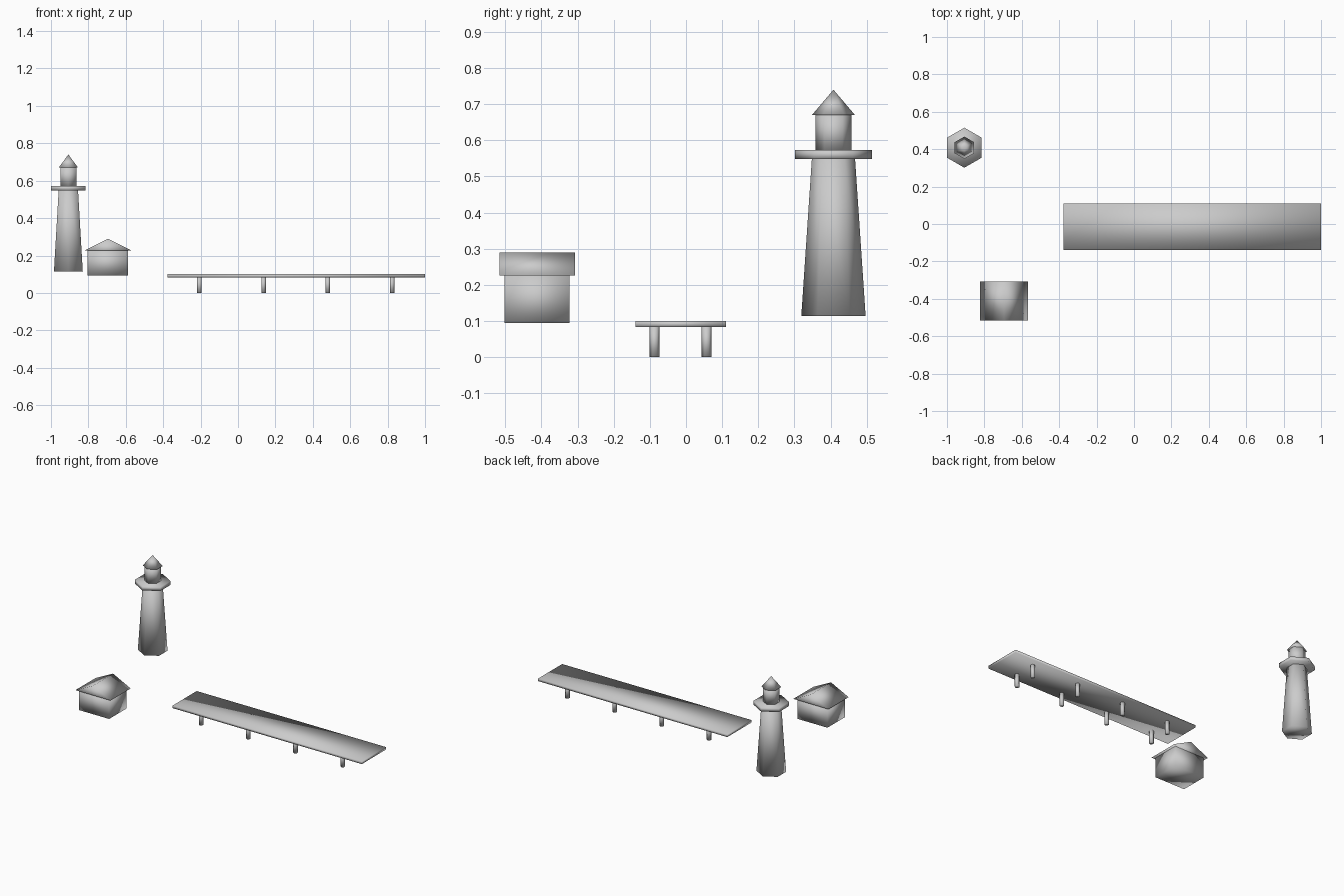
import bpy, bmesh, math

if "Cube" in bpy.data.objects:
    bpy.data.objects.remove(bpy.data.objects["Cube"])

stone = bpy.data.materials.new("plain grey")
stone.diffuse_color = (0.6, 0.6, 0.6, 1)
stone.use_nodes = True
stone.node_tree.nodes["Principled BSDF"].inputs["Base Color"].default_value = stone.diffuse_color


def finish(name, bm):
    """Turn a bmesh into a fully smooth-shaded grey object."""
    bmesh.ops.recalc_face_normals(bm, faces=bm.faces)
    for f in bm.faces:
        f.smooth = True
    me = bpy.data.meshes.new(name)
    bm.to_mesh(me)
    bm.free()
    me.materials.append(stone)
    ob = bpy.data.objects.new(name, me)
    bpy.context.collection.objects.link(ob)
    return ob


def prism(name, profile, y0, y1):
    """Extrude an x-z profile along y."""
    bm = bmesh.new()
    face = bm.faces.new([bm.verts.new((x, y0, z)) for x, z in profile])
    ext = bmesh.ops.extrude_face_region(bm, geom=[face])["geom"]
    moved = [v for v in ext if isinstance(v, bmesh.types.BMVert)]
    bmesh.ops.translate(bm, verts=moved, vec=(0, y1 - y0, 0))
    return finish(name, bm)


def box(name, x0, x1, y0, y1, z0, z1):
    return prism(name, [(x0, z0), (x1, z0), (x1, z1), (x0, z1)], y0, y1)


def hexagon(name, x, y, z0, z1, r0, r1):
    """Six-sided tapered column, corners on +y and -y; r1 = 0 gives a point."""
    bm = bmesh.new()
    ring = [(math.sin(i * math.pi / 3), math.cos(i * math.pi / 3)) for i in range(6)]
    low = [bm.verts.new((x + r0 * s, y + r0 * c, z0)) for s, c in ring]
    bm.faces.new(low)
    if r1:
        top = [bm.verts.new((x + r1 * s, y + r1 * c, z1)) for s, c in ring]
        bm.faces.new(top)
    else:
        tip = bm.verts.new((x, y, z1))
    for i in range(6):
        j = (i + 1) % 6
        if r1:
            bm.faces.new((low[i], low[j], top[j], top[i]))
        else:
            bm.faces.new((low[i], low[j], tip))
    return finish(name, bm)


# Lighthouse: tapered tower, gallery ring, lantern room, pointed roof
LX, LY = -0.907, 0.408
hexagon("lighthouse_tower", LX, LY, 0.114, 0.56, 0.089, 0.059)
hexagon("lighthouse_gallery", LX, LY, 0.548, 0.573, 0.107, 0.107)
hexagon("lighthouse_lantern", LX, LY, 0.573, 0.672, 0.05, 0.05)
hexagon("lighthouse_roof", LX, LY, 0.67, 0.74, 0.0595, 0)

# Hut: plain walls under a gable roof with its ridge along y
box("hut_walls", -0.805, -0.587, -0.502, -0.322, 0.094, 0.228)
prism("hut_roof", [(-0.823, 0.226), (-0.567, 0.226), (-0.695, 0.289)], -0.516, -0.307)

# Pier: deck on two rows of four posts
box("pier_deck", -0.378, 1.0, -0.14, 0.11, 0.083, 0.1)
for i in range(4):
    for side, y in (("front", -0.087), ("back", 0.057)):
        hexagon(f"pier_post_{side}_{i + 1}", -0.207 + 0.3435 * i, y, 0, 0.085, 0.014, 0.014)
